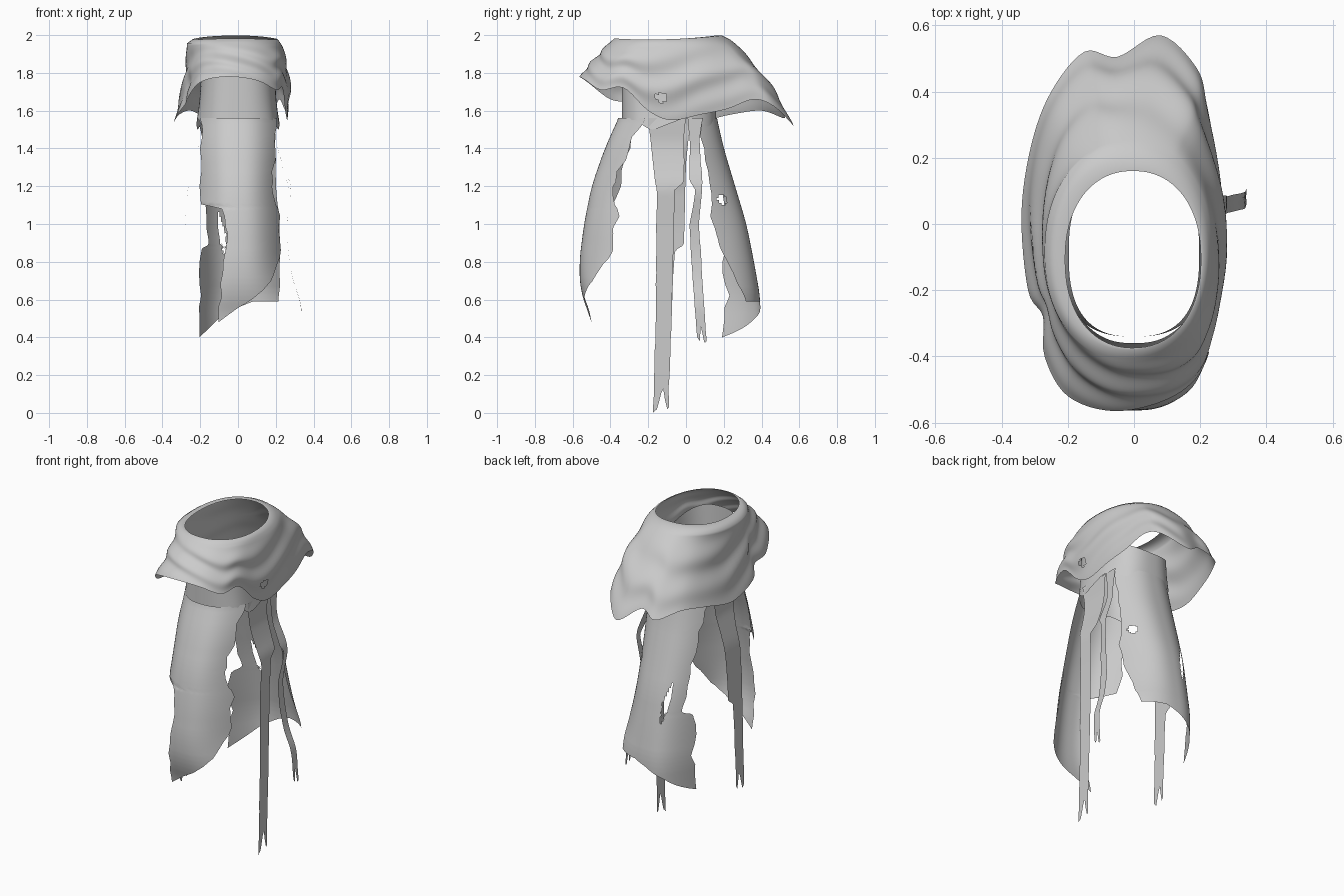
import bpy, math, random

if "Cube" in bpy.data.objects:
    bpy.data.objects.remove(bpy.data.objects["Cube"])
random.seed(4)


def lerp_knots(knots, t):
    """Piecewise linear lookup; knots are (t, values...) with t descending."""
    if t >= knots[0][0]:
        return knots[0][1:]
    for a, b in zip(knots, knots[1:]):
        if t >= b[0]:
            k = (a[0] - t) / (a[0] - b[0])
            return tuple(p + (q - p) * k for p, q in zip(a[1:], b[1:]))
    return knots[-1][1:]


def soft_knots(knots, t, w=.06):
    """Rounded version of lerp_knots for smooth bends."""
    s = [lerp_knots(knots, t + k * w) for k in (-1, -.5, 0, .5, 1)]
    return tuple(sum(c) / 5 for c in zip(*s))


def spline(pts, t):
    """Closed Catmull-Rom curve through pts, t in 0..1."""
    n = len(pts)
    s = t * n
    i = int(s)
    f = s - i
    a, b, c, d = (pts[(i + k) % n] for k in (-1, 0, 1, 2))
    return [0.5 * (2 * q + (r - p) * f + (2 * p - 5 * q + 4 * r - e) * f * f
                   + (3 * q - p - 3 * r + e) * f ** 3)
            for p, q, r, e in zip(a, b, c, d)]


def grid_object(name, rows, closed=False, skip=None):
    """Smooth sheet from rows of points, leaving out faces where skip(centre)."""
    n = len(rows[0])
    verts = [p for r in rows for p in r]
    faces = []
    for j in range(len(rows) - 1):
        for i in range(n if closed else n - 1):
            k = (i + 1) % n
            f = (j * n + i, (j + 1) * n + i, (j + 1) * n + k, j * n + k)
            c = [sum(verts[q][m] for q in f) / 4 for m in range(3)]
            if not (skip and skip(c)):
                faces.append(f)
    me = bpy.data.meshes.new(name)
    me.from_pydata(verts, [], faces)
    me.shade_smooth()
    ob = bpy.data.objects.new(name, me)
    bpy.context.collection.objects.link(ob)
    return ob


def sheet(name, edges, bottom, place, nu, nv, rag=0.0, skip=None):
    """Hanging cloth: edges = (z, left, right), bottom = (-u, z), place(a, z)."""
    top = edges[0][0]
    wob = [(-2 + i * -.06, random.uniform(-rag, rag), random.uniform(-rag, rag))
           for i in range(40)]
    rows = []
    for j in range(nv + 1):
        row = []
        for i in range(nu + 1):
            u = i / nu
            z = top + (lerp_knots(bottom, -u)[0] - top) * j / nv
            l, r = lerp_knots(edges, z)
            dl, dr = lerp_knots(wob, z - 4)
            l, r = l + dl, r + dr
            row.append(place(l + (r - l) * u, z))
        rows.append(row)
    return grid_object(name, rows, skip=skip)


CY = -0.09

# Flared collar: hem outline, counter-clockwise from the right side
hem = [(.26, -.08, 1.55), (.26, .08, 1.58), (.245, .22, 1.61), (.22, .36, 1.66),
       (.19, .47, 1.62), (.08, .57, 1.52), (-.05, .505, 1.60), (-.15, .52, 1.56),
       (-.25, .40, 1.60), (-.31, .24, 1.58), (-.34, .03, 1.54), (-.32, -.20, 1.58),
       (-.275, -.28, 1.64), (-.27, -.40, 1.66), (-.20, -.52, 1.75), (-.06, -.565, 1.78),
       (.10, -.53, 1.76), (.20, -.45, 1.71), (.235, -.33, 1.72), (.25, -.20, 1.60)]


def rim(a, rx, ry, x0=0.0, y0=CY, n=2.2):
    c, s = math.cos(a), math.sin(a)
    return (x0 + rx * math.copysign(abs(c) ** (2 / n), c),
            y0 + ry * math.copysign(abs(s) ** (2 / n), s))


N, M = 120, 30
rows = [[] for _ in range(M + 3)]
for i in range(N):
    hx, hy, hz = spline(hem, i / N)
    a = math.atan2((hy - CY) / 1.5, hx)
    c, s = math.cos(a), math.sin(a)
    right, left, back = max(0, c) ** 2, max(0, -c) ** 2, max(0, s) ** 2
    # neck edge, then the rounded shoulder ring
    tz = 1.99 + .008 * s - .012 * (right + left)
    rows[0].append((*rim(a, .205, .267, -.003, -.107), tz))
    rows[1].append((*rim(a, .225, .285, -.015, -.095), tz))
    tx, ty = rim(a, .248, .32, -.022, -.085)
    tz -= .022
    for j in range(M + 1):
        v = j / M
        f = v ** (.9 - .35 * right + .9 * left)
        bulge = .025 * back * math.sin(math.pi * v) + .022 * right * math.sin(math.pi * v)
        fold = .009 * math.sin(v * 13 + 2.5 * math.sin(a * 2)) * math.sin(math.pi * v)
        x = tx + (hx - tx) * f + (fold + bulge) * c
        y = ty + (hy - ty) * f + (fold + bulge) * s
        rows[j + 2].append((x, y, tz + (hz - tz) * v))
grid_object("collar", rows, True,
            lambda c: c[0] > .15 and math.hypot(c[1] + .13, c[2] - 1.67) < .026)

# Inner waist band, open above, lower behind
rows = []
for j in range(11):
    v = j / 10
    row = []
    for i in range(96):
        a = i / 96 * math.tau
        top = 1.80 - .10 * math.sin(a)
        low = 1.53 + .03 * math.sin(6 * a) * abs(math.cos(a))
        x, y = rim(a, .197 + .022 * v ** 2, .25, 0, CY, 2.6)
        row.append((x, y, top + (low - top) * v))
    rows.append(row)
grid_object("waist_band", rows, True)

# Front panel: torn away at lower left
front_c = [(1.8, -.34, .14), (1.6, -.34, .13), (1.4, -.43, .13), (1.2, -.50, .15),
           (1.0, -.54, .13), (.8, -.565, .12), (.65, -.56, .08), (.48, -.50, .03)]


def place_front(a, z):
    c, d = soft_knots(front_c, z)
    return (a, c + d * min(1.2, abs(a / .2)) ** 2.6, z)


sheet("front_panel",
      [(1.56, -.2, .2), (1.5, -.195, .2), (1.3, -.2, .19), (1.2, -.205, .18),
       (1.1, -.195, .21), (1.085, -.09, .215), (.95, -.06, .22), (.85, -.075, .22),
       (.65, -.09, .215), (.48, -.10, .21)],
      [(0, .48), (-.3, .55), (-.55, .60), (-.75, .65), (-.88, .70), (-1, .82)],
      place_front, 32, 90, .010)

# Back panel: lower left flap with a tear beside it, flatter on the lower right
back_c = [(1.8, .155, .13, .13), (1.6, .155, .12, .12), (1.4, .20, .11, .11),
          (1.2, .26, .12, .13), (1.0, .32, .14, .14), (.8, .36, .16, .11),
          (.6, .395, .17, .06), (.4, .39, .19, .06)]


def place_back(a, z):
    c, dl, dr = soft_knots(back_c, z)
    return (a, c - (dr if a > 0 else dl) * min(1.2, abs(a / .2)) ** 2.6, z)


def back_tear(c):
    slit = abs(c[0] + .085 + .15 * (c[2] - .95)) < .02 * (1 - abs(c[2] - .94) / .13)
    hole = math.hypot(c[0] - .17, (c[2] - 1.13) * .7) < .018
    return slit or hole


sheet("back_panel",
      [(1.56, -.2, .2), (1.4, -.19, .2), (1.1, -.165, .21), (.89, -.16, .225),
       (.87, -.2, .225), (.6, -.2, .215), (.4, -.2, .21)],
      [(0, .40), (-.25, .50), (-.5, .56), (-.68, .59), (-1, .59)],
      place_back, 50, 110, .007, back_tear)


# Long side strips with forked ends
def strip(name, path, edges, bottom):
    def place(a, z):
        return (soft_knots(path, z, .04)[0], a, z)
    return sheet(name, edges, bottom, place, 8, 80, .002)


strip("right_long_strip",
      [(1.56, .21), (1.42, .205), (1.3, .235), (1.2, .27), (1.0, .262), (0, .262)],
      [(1.56, -.20, 0), (1.45, -.19, -.01), (1.22, -.165, -.01), (1.18, -.155, -.06),
       (.5, -.16, -.075), (.15, -.17, -.09), (0, -.175, -.09)],
      [(0, 0), (-.25, .02), (-.6, .14), (-.85, .02), (-1, .03)])
strip("left_long_strip",
      [(1.56, -.21), (1.42, -.205), (1.2, -.265), (1.0, -.28), (.3, -.285)],
      [(1.56, -.19, .02), (1.3, -.15, 0), (.89, -.15, -.01), (.86, -.15, -.06),
       (.3, -.165, -.09)],
      [(0, .32), (-.25, .30), (-.6, .42), (-.85, .31), (-1, .33)])
strip("right_short_strip",
      [(1.56, .21), (1.38, .215), (1.25, .265), (1.19, .285), (1.0, .26), (.85, .265),
       (.7, .29), (.58, .335), (.38, .34)],
      [(1.56, .01, .09), (1.45, .02, .07), (1.23, .02, .085), (1.18, .05, .085),
       (1.0, .02, .07), (.7, .035, .085), (.38, .06, .11)],
      [(0, .40), (-.25, .38), (-.5, .46), (-.75, .37), (-1, .38)])
